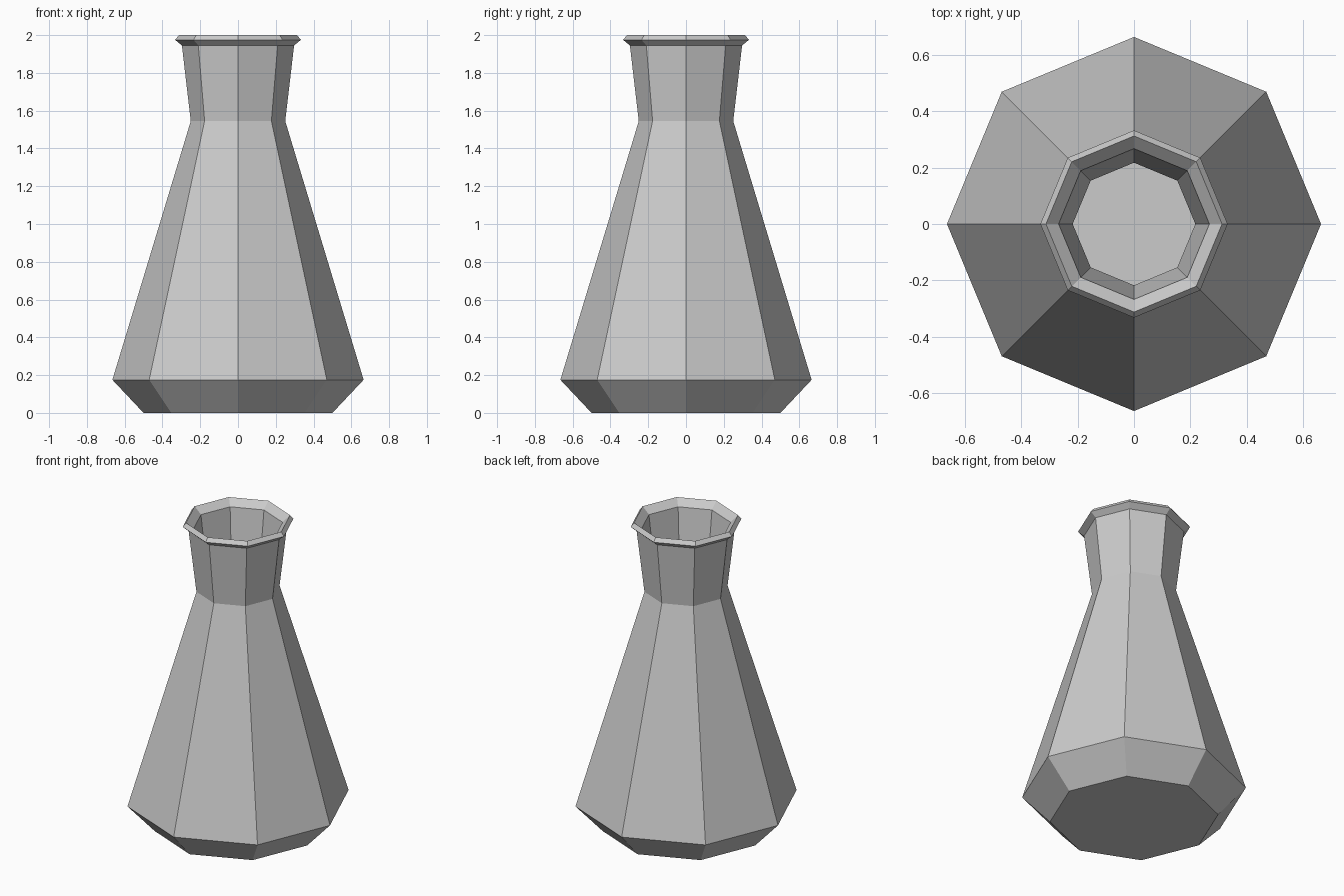
import bpy, bmesh
from math import cos, sin, pi

if "Cube" in bpy.data.objects:
    bpy.data.objects.remove(bpy.data.objects["Cube"])

SIDES = 8


def lathe(name, profile):
    """Revolve (radius, z) points into a faceted body, capping both ends."""
    bm = bmesh.new()
    rings = [[bm.verts.new((r * cos(2 * pi * i / SIDES), r * sin(2 * pi * i / SIDES), z))
              for i in range(SIDES)] for r, z in profile]
    for low, high in zip(rings, rings[1:]):
        for i in range(SIDES):
            j = (i + 1) % SIDES
            bm.faces.new((low[i], low[j], high[j], high[i]))
    bm.faces.new(rings[0][::-1])
    bm.faces.new(rings[-1])
    bmesh.ops.recalc_face_normals(bm, faces=bm.faces[:])
    mesh = bpy.data.meshes.new(name)
    bm.to_mesh(mesh)
    bm.free()
    obj = bpy.data.objects.new(name, mesh)
    bpy.context.collection.objects.link(obj)
    return obj


# Outer wall: base, shoulder, waist, neck and flared lip
outer = [(0.50, 0.0), (0.665, 0.175), (0.25, 1.545), (0.297, 1.945), (0.333, 1.975)]
# Inner wall: lip top, mouth, waist, hollow belly and inside floor
inner = [(0.313, 2.0), (0.268, 1.957), (0.218, 1.545), (0.628, 0.182), (0.487, 0.03)]

lathe("flask_body", outer + inner)
